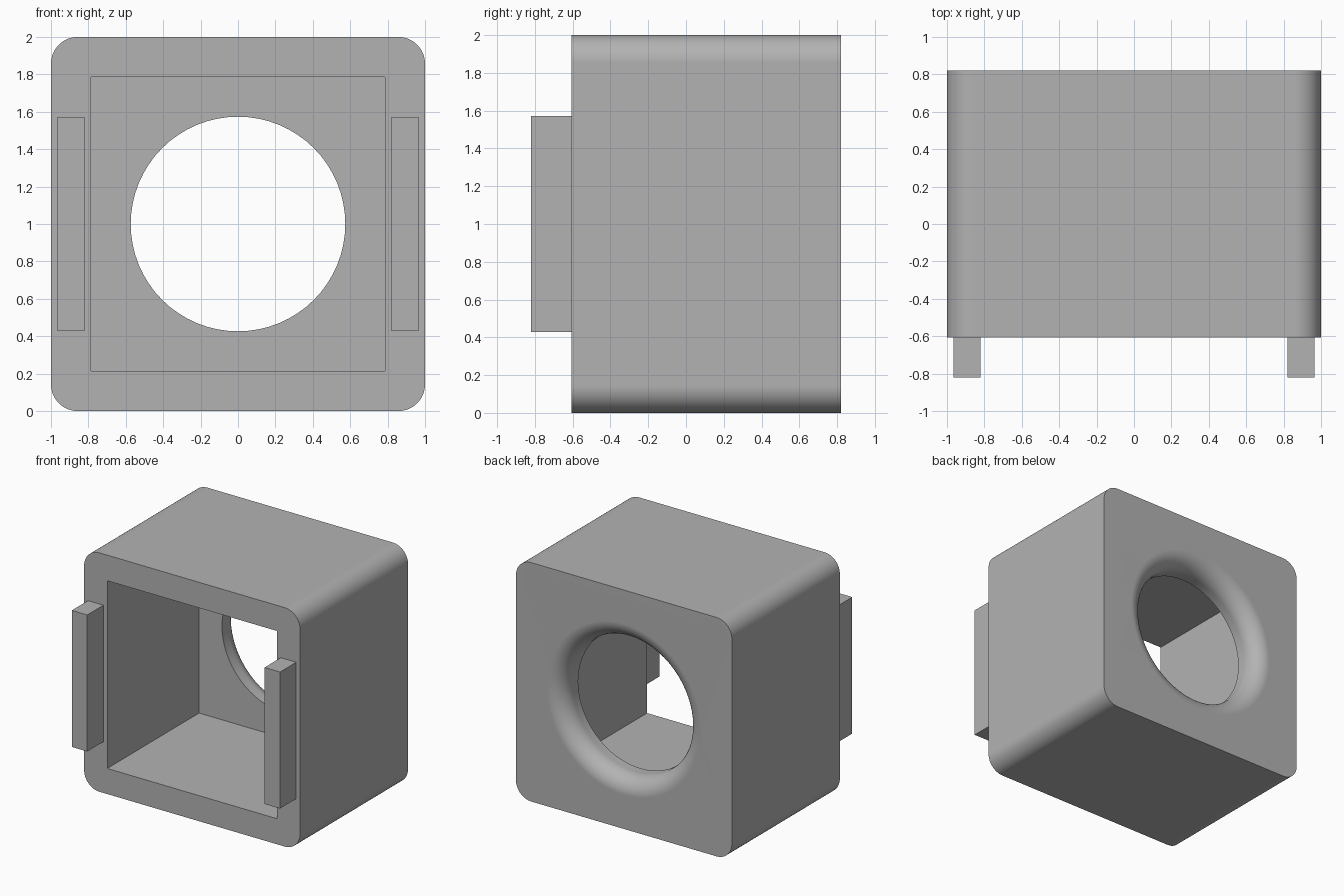
import bpy, bmesh, math
from mathutils import Vector

cube = bpy.data.objects.get("Cube")
if cube:
    bpy.data.objects.remove(cube, do_unlink=True)

U = 1 / 14            # design unit
FRONT, BACK = -8.5 * U, 11.5 * U
WALL, FILLET = 3 * U, 2 * U
HOLE, CAVITY = 8.03 * U, 11 * U
STEPS = 16            # segments per quarter turn

grey = bpy.data.materials.new("light_grey")
grey.use_nodes = True
grey.diffuse_color = (0.45, 0.45, 0.45, 1)
bsdf = next(n for n in grey.node_tree.nodes if n.type == 'BSDF_PRINCIPLED')
bsdf.inputs["Base Color"].default_value = grey.diffuse_color
bsdf.inputs["Roughness"].default_value = 0.6


def finish(name, bm):
    bmesh.ops.remove_doubles(bm, verts=bm.verts, dist=1e-5)
    bmesh.ops.recalc_face_normals(bm, faces=bm.faces)
    mesh = bpy.data.meshes.new(name)
    bm.to_mesh(mesh)
    bm.free()
    mesh.materials.append(grey)
    obj = bpy.data.objects.new(name, mesh)
    bpy.context.collection.objects.link(obj)
    return obj


def ring(bm, half, radius, y):
    """Rounded square loop; a circle when radius equals half."""
    verts = []
    for corner in range(4):
        mid = math.radians(45 + 90 * corner)
        cx = math.copysign(half - radius, math.cos(mid))
        cz = math.copysign(half - radius, math.sin(mid))
        for i in range(STEPS + 1):
            a = math.radians(90) * (corner + i / STEPS)
            verts.append(bm.verts.new((cx + radius * math.cos(a), y,
                                       1 + cz + radius * math.sin(a))))
    return verts


# Housing: closed loft over the outside, through the filleted hole and the cavity
sections = [(1, FILLET, FRONT), (1, FILLET, BACK)]
for i in range(STEPS + 1):
    a = math.radians(90) * i / STEPS
    r = HOLE + FILLET * (1 - math.sin(a))
    sections.append((r, r, BACK - FILLET * (1 - math.cos(a))))
sections += [(HOLE, HOLE, BACK - WALL), (CAVITY, 0, BACK - WALL), (CAVITY, 0, FRONT)]

bm = bmesh.new()
rings = [ring(bm, *s) for s in sections]
for a, b in zip(rings, rings[1:] + rings[:1]):
    for i in range(len(a)):
        j = (i + 1) % len(a)
        bm.faces.new((a[i], a[j], b[j], b[i]))
housing = finish("housing", bm)

bpy.ops.object.select_all(action='DESELECT')
housing.select_set(True)
bpy.context.view_layer.objects.active = housing
bpy.ops.object.shade_smooth_by_angle(angle=math.radians(30))
weighted = housing.modifiers.new("flat_face_normals", 'WEIGHTED_NORMAL')
weighted.keep_sharp = True

# Side tabs standing out of the front rim
for name, side in (("left_tab", 1), ("right_tab", -1)):
    bm = bmesh.new()
    bmesh.ops.create_cube(bm, size=1)
    bmesh.ops.scale(bm, vec=Vector((2, 3, 16)) * U, verts=bm.verts)
    bmesh.ops.translate(bm, vec=(side * 12.5 * U, FRONT - 1.5 * U, 1), verts=bm.verts)
    finish(name, bm)
